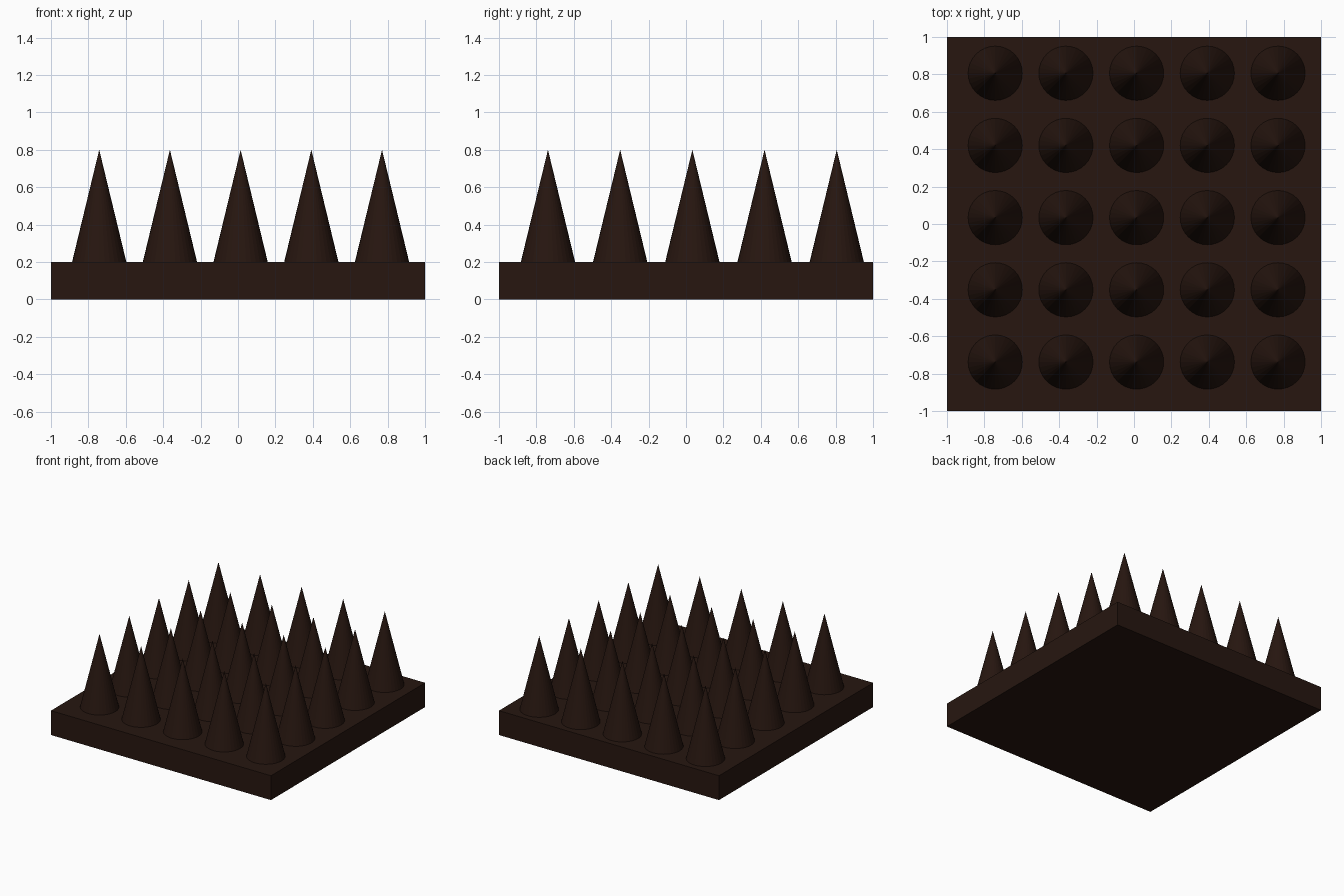
import bpy

if "Cube" in bpy.data.objects:
    bpy.data.objects.remove(bpy.data.objects["Cube"])

dark_wood = bpy.data.materials.new("dark_wood")
dark_wood.diffuse_color = (0.02, 0.008, 0.005, 1)
dark_wood.use_nodes = True
dark_wood.node_tree.nodes["Principled BSDF"].inputs["Base Color"].default_value = dark_wood.diffuse_color


def finish(name):
    obj = bpy.context.object
    obj.name = name
    obj.data.materials.append(dark_wood)
    return obj


# Square base slab
bpy.ops.mesh.primitive_cube_add(size=2, location=(0, 0, 0.1))
slab = finish("base_slab")
slab.scale.z = 0.1

# One spike, repeated in a 5 x 5 grid
bpy.ops.mesh.primitive_cone_add(vertices=32, radius1=0.145, depth=0.6,
                                location=(-0.742, -0.738, 0.5))
spike = finish("spikes")

for name, offset in (("columns", (0.378, 0, 0)), ("rows", (0, 0.386, 0))):
    array = spike.modifiers.new(name, 'ARRAY')
    array.count = 5
    array.use_relative_offset = False
    array.use_constant_offset = True
    array.constant_offset_displace = offset
